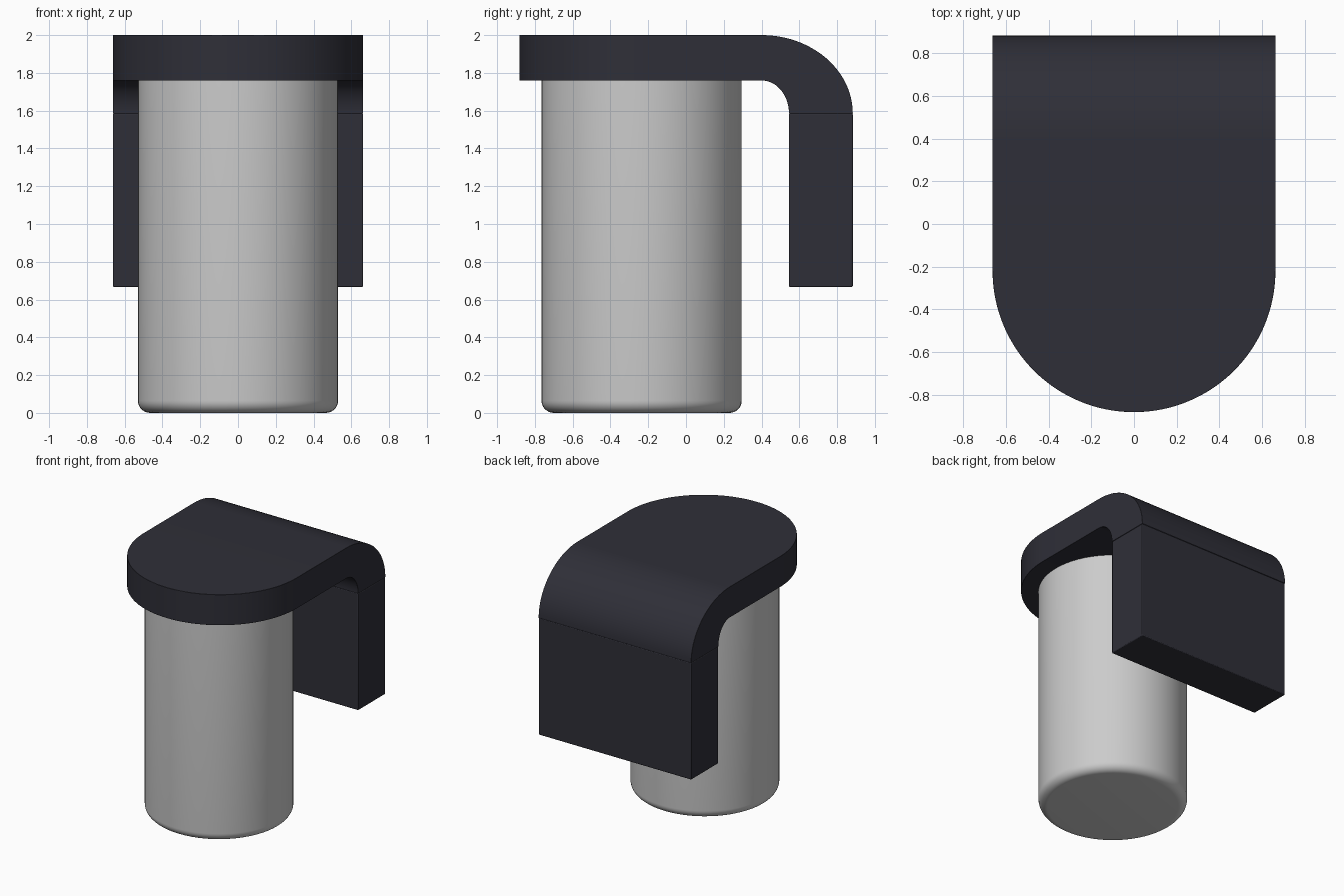
import bpy, bmesh, math

if "Cube" in bpy.data.objects:
    bpy.data.objects.remove(bpy.data.objects["Cube"])


def material(name, rgb):
    m = bpy.data.materials.new(name)
    m.diffuse_color = (*rgb, 1)
    m.use_nodes = True
    m.node_tree.nodes["Principled BSDF"].inputs["Base Color"].default_value = m.diffuse_color
    return m


def finish(bm, name, mat, angle=35):
    bmesh.ops.remove_doubles(bm, verts=bm.verts, dist=0.0005)
    bmesh.ops.recalc_face_normals(bm, faces=bm.faces)
    mesh = bpy.data.meshes.new(name)
    bm.to_mesh(mesh)
    bm.free()
    mesh.materials.append(mat)
    ob = bpy.data.objects.new(name, mesh)
    bpy.context.collection.objects.link(ob)
    bpy.ops.object.select_all(action='DESELECT')
    ob.select_set(True)
    bpy.context.view_layer.objects.active = ob
    bpy.ops.object.shade_smooth_by_angle(angle=math.radians(angle))
    return ob


def bevel(ob, width, segments):
    b = ob.modifiers.new("soft_edges", 'BEVEL')
    b.width, b.segments, b.limit_method = width, segments, 'ANGLE'
    b.angle_limit = math.radians(50)


dark = material("charcoal", (0.028, 0.028, 0.039))
grey = material("light_grey", (0.6, 0.6, 0.6))

W, TOP, UNDER, SEAM = 0.663, 2.0, 1.76, 1.585
FRONT_Y, BEND_Y, IN_Y, BACK_Y = -0.22, 0.40, 0.545, 0.883

# bracket top: rounded front, flat middle, curved bend at the back
stations = []  # half width, outer (y, z), inner (y, z)
N = 32
for i in range(N + 1):
    t = math.pi / 2 * i / N
    y = FRONT_Y - 0.662 * math.cos(t)
    stations.append((W * math.sin(t), (y, TOP), (y, UNDER)))
for i in range(25):
    t = math.pi / 2 * i / 24
    s, c = math.sin(t), math.cos(t)
    stations.append((W,
                     (BEND_Y + (BACK_Y - BEND_Y) * s, SEAM + (TOP - SEAM) * c),
                     (BEND_Y + (IN_Y - BEND_Y) * s, SEAM + (UNDER - SEAM) * c)))
bm = bmesh.new()
rings = []
for w, o, n in stations:
    rings.append([bm.verts.new(p) for p in
                  ((-w, *o), (w, *o), (w, *n), (-w, *n))])
for a, b in zip(rings, rings[1:]):
    for k in range(4):
        j = (k + 1) % 4
        bm.faces.new((a[k], a[j], b[j], b[k]))
bm.faces.new(rings[-1])
bevel(finish(bm, "bracket_top", dark), 0.004, 1)

# back plate hanging below the bend
bm = bmesh.new()
bmesh.ops.create_cube(bm, size=1)
for v in bm.verts:
    v.co = (v.co.x * 2 * W,
            (IN_Y + BACK_Y) / 2 + v.co.y * (BACK_Y - IN_Y),
            (0.667 + SEAM) / 2 + v.co.z * (SEAM - 0.667))
bevel(finish(bm, "back_plate", dark), 0.006, 2)

# cup: lathed profile with rounded bottom edge
R, FILLET, CUP_Y, SEG = 0.53, 0.065, -0.235, 64
profile = [(R - FILLET + FILLET * math.sin(t), FILLET - FILLET * math.cos(t))
           for t in (math.pi / 2 * i / 8 for i in range(9))]
profile.append((R, UNDER + 0.01))
bm = bmesh.new()
rings = [[bm.verts.new((r * math.cos(a), CUP_Y + r * math.sin(a), z))
          for a in (2 * math.pi * i / SEG for i in range(SEG))]
         for r, z in profile]
for a, b in zip(rings, rings[1:]):
    for k in range(SEG):
        j = (k + 1) % SEG
        bm.faces.new((a[k], a[j], b[j], b[k]))
bm.faces.new(rings[0])
bm.faces.new(rings[-1])
finish(bm, "cup", grey)
